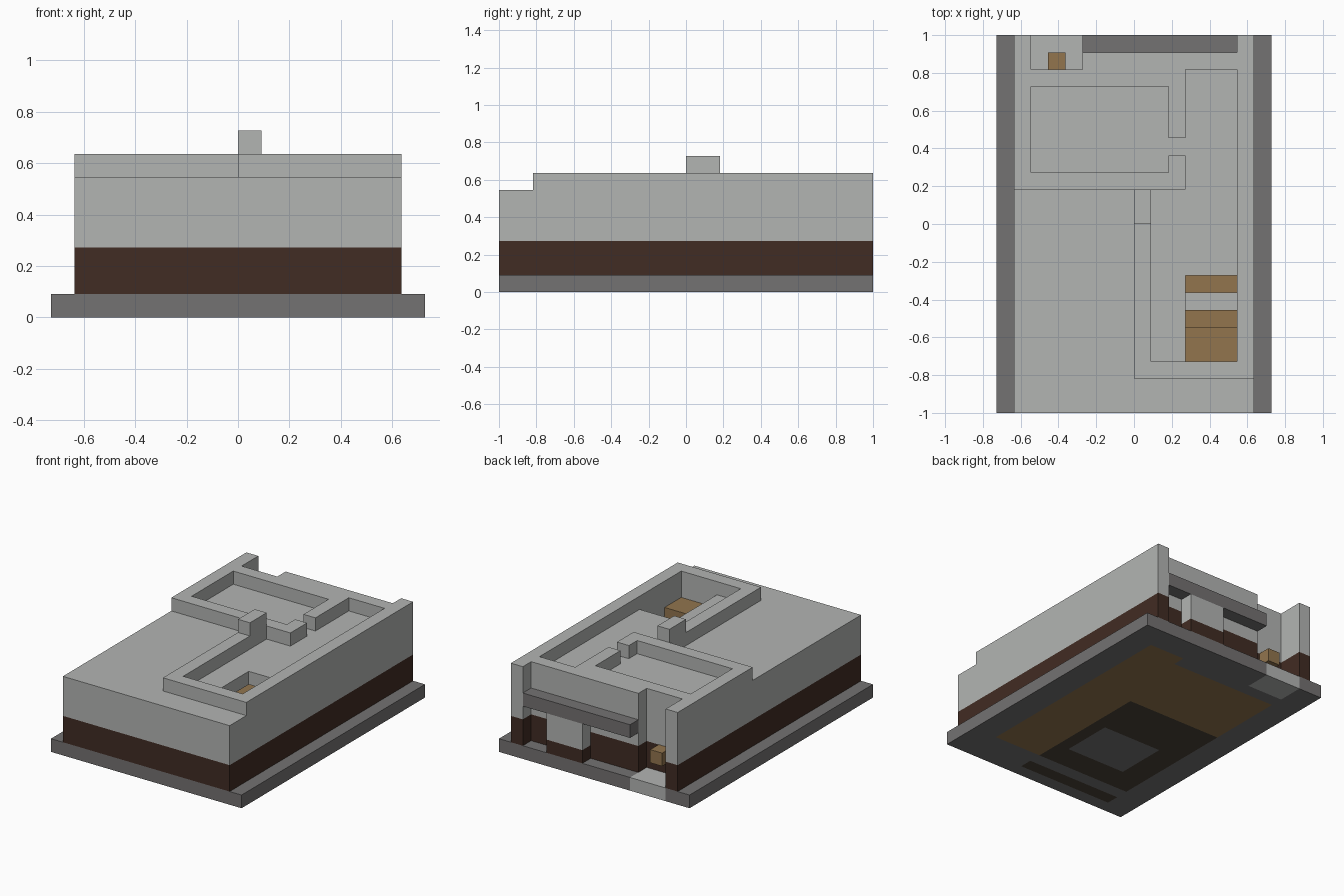
import bpy
import bmesh
from mathutils import Matrix, Vector

cube = bpy.data.objects.get("Cube")
if cube:
    bpy.data.objects.remove(cube, do_unlink=True)

U = 1 / 11  # one block


def material(name, r, g, b):
    m = bpy.data.materials.new(name)
    m.use_nodes = True
    m.diffuse_color = (r, g, b, 1)
    m.node_tree.nodes["Principled BSDF"].inputs["Base Color"].default_value = (r, g, b, 1)
    return m


light = material("light_stone", 0.45, 0.46, 0.45)
grey = material("dark_stone", 0.174, 0.168, 0.168)
brown = material("dark_brown", 0.053, 0.025, 0.017)
tan = material("tan_wood", 0.287, 0.178, 0.076)
umber = material("umber_floor", 0.07, 0.057, 0.04)


def finish(name, bm, mats):
    bmesh.ops.recalc_face_normals(bm, faces=bm.faces)
    me = bpy.data.meshes.new(name)
    bm.to_mesh(me)
    bm.free()
    for m in mats:
        me.materials.append(m)
    ob = bpy.data.objects.new(name, me)
    bpy.context.collection.objects.link(ob)
    return ob


def blocks(name, mat, z0, z1, *rects):
    """Boxes over footprints (x0, x1, y0, y1), all in block units."""
    bm = bmesh.new()
    for x0, x1, y0, y1 in rects:
        mid = Vector((x0 + x1, y0 + y1, z0 + z1)) * U / 2
        size = Vector((x1 - x0, y1 - y0, z1 - z0)) * U
        bmesh.ops.create_cube(bm, size=1, matrix=Matrix.Translation(mid) @ Matrix.Diagonal(size).to_4x4())
    return finish(name, bm, [mat])


# Ground plate, with floors coloured by area
FLOORS = [  # later areas win
    (3, (-6, 6, -8, 8)), (3, (3, 6, 8, 9)),      # wooden floor
    (2, (-6, 2, -8, 2)), (2, (-6, 2, -10, -9)),  # dark room and strip
    (0, (-4, 1, -6, -2)),                        # stone patch
    (1, (-6, -3, 9, 11)),                        # doorstep
]
bm = bmesh.new()
bmesh.ops.create_grid(bm, x_segments=16, y_segments=22, size=1,
                      matrix=Matrix.Diagonal((8 * U, 1, 1, 1)))
up = bmesh.ops.extrude_face_region(bm, geom=bm.faces[:], use_keep_orig=True)
bmesh.ops.translate(bm, vec=(0, 0, U), verts=[v for v in up["geom"] if isinstance(v, bmesh.types.BMVert)])
for f in bm.faces:
    c = f.calc_center_median() / U
    for index, (x0, x1, y0, y1) in FLOORS:
        if x0 < c.x < x1 and y0 < c.y < y1 + 0.01:
            f.material_index = index
finish("ground_plate", bm, [grey, light, umber, tan])

# Outer walls: brown footing, pale stone above
shell = [
    (-7, -6, -11, 11), (6, 7, -11, 11),  # sides
    (-6, 6, -11, -8),                    # front
    (-2, 6, 9, 10), (-3, -2, 8, 10),     # back
    (-6, -3, 8, 9),                      # recessed doorway
]
blocks("wall_footing", brown, 1, 3, *shell)
blocks("wall_upper", light, 3, 6, *shell)

# Roof deck around the stairwell
blocks("roof_deck", light, 5, 6, (-6, 3, -8, 8), (3, 6, -3, 9), (-2, 3, 8, 9))

# Rooftop room walls
blocks("roof_walls", light, 6, 7,
       (-7, -6, 3, 11), (6, 7, -9, 11),
       (0, 6, -9, -8), (0, 1, -8, 2),
       (-7, 3, 2, 3), (2, 3, 3, 4), (2, 3, 5, 8),
       (-6, 3, 8, 9), (-3, 6, 9, 10))
blocks("chimney", light, 7, 8, (0, 1, 0, 2))

# Stairs down from the roof
for i, (y0, y1, top, mat) in enumerate([(-8, -6, 5, tan), (-6, -5, 4, tan),
                                        (-5, -4, 3, light), (-4, -3, 2, tan)]):
    blocks(f"stair_{i + 1}", mat, top - 1, top, (3, 6, y0, y1))

# Back details: awning, bay and door handle
blocks("awning", grey, 4, 5, (-3, 6, 10, 11))
blocks("bay_footing", brown, 1, 2, (1, 4, 10, 11))
blocks("bay_panel", light, 2, 4, (1, 4, 10, 11))
blocks("door_handle", tan, 2, 3, (-5, -4, 9, 10))
